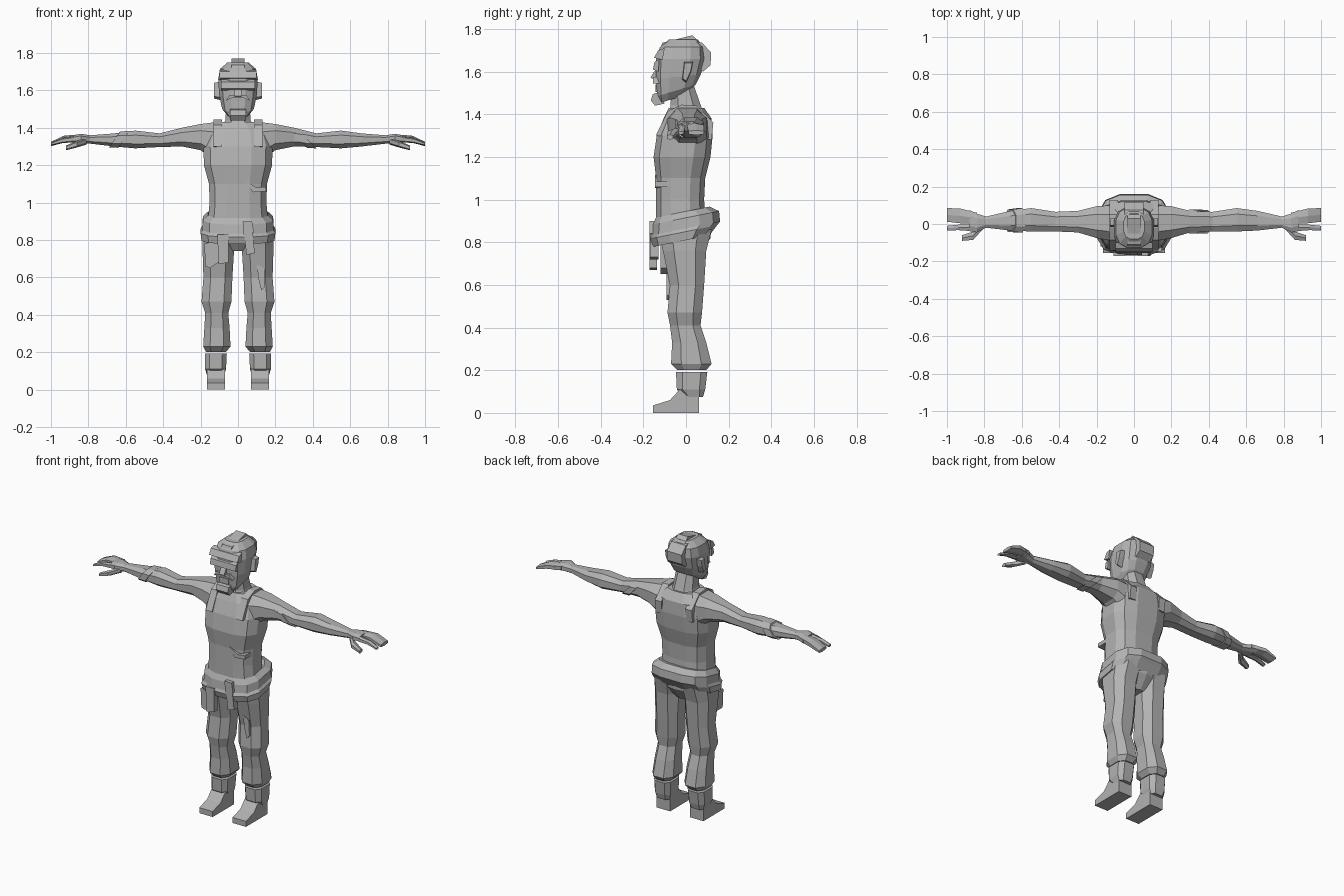
import bpy, bmesh, math
from mathutils import Vector, Matrix

old = bpy.data.objects.get("Cube")
if old:
    bpy.data.objects.remove(old, do_unlink=True)

GREY = (0.45, 0.45, 0.45, 1)
clay = bpy.data.materials.new("plain_grey")
clay.use_nodes = True
clay.diffuse_color = GREY
for node in clay.node_tree.nodes:
    if node.type == 'BSDF_PRINCIPLED':
        node.inputs["Base Color"].default_value = GREY


def finish(name, bm):
    """Turn a bmesh into a flat shaded object."""
    bmesh.ops.recalc_face_normals(bm, faces=bm.faces)
    mesh = bpy.data.meshes.new(name)
    bm.to_mesh(mesh)
    bm.free()
    mesh.materials.append(clay)
    obj = bpy.data.objects.new(name, mesh)
    bpy.context.collection.objects.link(obj)
    return obj


def unit_ring(sides, power):
    """Rounded-box outline scaled to fill the -1..1 square."""
    outline = []
    for i in range(sides):
        angle = math.tau * (i + 0.5) / sides
        c, s = math.cos(angle), math.sin(angle)
        outline.append((math.copysign(abs(c) ** power, c), math.copysign(abs(s) ** power, s)))
    reach_a = max(a for a, b in outline)
    reach_b = max(b for a, b in outline)
    return [(a / reach_a, b / reach_b) for a, b in outline]


def loft(name, rows, sides=8, power=0.8, axis='z', flip=1, slope=0.0):
    """Skin through rings given as (position, a_min, a_max, b_min, b_max)."""
    bm = bmesh.new()
    rings = []
    for row in rows:
        t, a_min, a_max, b_min, b_max = row[:5]
        lean = row[5] if len(row) > 5 else slope
        ring = []
        for u, v in unit_ring(sides, power):
            a = (a_min + a_max + u * (a_max - a_min)) / 2
            b = (b_min + b_max + v * (b_max - b_min)) / 2
            along = t + lean * b if axis == 'z' else t + lean * v
            point = (a, b, along) if axis == 'z' else (along, a, b)
            ring.append(bm.verts.new((point[0] * flip, point[1], point[2])))
        rings.append(ring)
    for low, high in zip(rings, rings[1:]):
        for i in range(sides):
            j = (i + 1) % sides
            bm.faces.new((low[i], low[j], high[j], high[i]))
    bm.faces.new(rings[0])
    bm.faces.new(rings[-1])
    return finish(name, bm)


def centred(rows):
    """Rows of (z, half_width, y_front, y_back, ...) made symmetric in x."""
    return [(row[0], -row[1], row[1], *row[2:]) for row in rows]


def prism(name, profile, x_min, x_max, flip=1, taper=1.0):
    """Extrude a side (y, z) profile across x."""
    bm = bmesh.new()
    middle = sum((Vector(p) for p in profile), Vector((0, 0))) / len(profile)
    near = [bm.verts.new((x_min * flip, y, z)) for y, z in profile]
    far = []
    for p in profile:
        y, z = middle + (Vector(p) - middle) * taper
        far.append(bm.verts.new((x_max * flip, y, z)))
    count = len(profile)
    bm.faces.new(near)
    bm.faces.new(far)
    for i in range(count):
        j = (i + 1) % count
        bm.faces.new((near[i], near[j], far[j], far[i]))
    return finish(name, bm)


def panel(name, outline, y_front, y_back):
    """Extrude a front (x, z) outline back in y."""
    bm = bmesh.new()
    front = [bm.verts.new((x, y_front, z)) for x, z in outline]
    face = bm.faces.new(front)
    back = bmesh.ops.extrude_face_region(bm, geom=[face])["geom"]
    moved = [v for v in back if isinstance(v, bmesh.types.BMVert)]
    bmesh.ops.translate(bm, verts=moved, vec=(0, y_back - y_front, 0))
    return finish(name, bm)


# Torso, neck and pelvis
loft("torso", centred([
    (.91, .16, -.14, .09), (1.0, .152, -.14, .085), (1.1, .155, -.14, .09),
    (1.2, .182, -.152, .115), (1.3, .185, -.137, .125),
    (1.38, .165, -.105, .12), (1.43, .1, -.08, .085)]), sides=12, power=.7)
loft("neck", centred([
    (1.36, .1, -.1, .1), (1.44, .068, -.072, .07), (1.54, .06, -.07, .035)]))
loft("pelvis", centred([
    (.9, .17, -.13, .12), (.82, .185, -.13, .115), (.74, .04, -.07, .06)]), sides=10)

# Garment tied around the waist, with knot and hanging sleeves
loft("waist_wrap", centred([
    (.945, .16, -.14, .11), (.915, .188, -.155, .155),
    (.865, .19, -.16, .16), (.85, .2, -.168, .145), (.81, .195, -.155, .11)]),
    sides=12, power=.7, slope=.2)
panel("wrap_knot", [(.025, .9), (.075, .9), (.085, .84), (.03, .83)], -.172, -.12)
panel("right_hanging_sleeve",
      [(-.11, .83), (-.05, .83), (-.05, .68), (-.105, .67)], -.17, -.135)
panel("left_hanging_sleeve",
      [(.03, .86), (.075, .86), (.09, .73), (.045, .72)], -.168, -.13)
panel("pocket_flap", [(-.18, .78), (-.1, .8), (-.105, .68), (-.15, .65), (-.175, .66)],
      -.12, -.06)

# Torn cloth details
panel("shirt_tear", [(.04, 1.115), (.1, 1.08), (.15, 1.085), (.15, 1.06), (.08, 1.055)],
      -.146, -.06)
panel("trouser_tear", [(.1, .67), (.14, .65), (.145, .55), (.125, .53), (.11, .59)],
      -.092, -.05)

# Head
loft("head", centred([
    (1.49, .055, -.125, .0, .3), (1.525, .085, -.135, .045, .3),
    (1.58, .1, -.14, .07, .1), (1.66, .106, -.14, .09, 0),
    (1.715, .096, -.122, .085, 0), (1.75, .055, -.08, .055, 0)]), sides=12, power=.7)
prism("hair_ridge", [(-.13, 1.69), (-.11, 1.735), (.03, 1.77), (.09, 1.715),
                     (.06, 1.68), (-.05, 1.7)], -.035, .035)
prism("back_hair", [(.02, 1.745), (.075, 1.735), (.118, 1.69), (.115, 1.63),
                    (.08, 1.6), (.04, 1.64)], -.052, .052)
prism("brow", [(-.125, 1.66), (-.148, 1.645), (-.155, 1.61), (-.13, 1.6)], -.09, .09)
prism("hairline", [(-.1, 1.71), (-.13, 1.7), (-.15, 1.665), (-.11, 1.655)], -.1, .1)
prism("nose", [(-.13, 1.62), (-.15, 1.6), (-.167, 1.57), (-.13, 1.56)], -.018, .018)
panel("moustache", [(-.065, 1.545), (-.045, 1.575), (.045, 1.575), (.065, 1.545),
                    (.035, 1.558), (-.035, 1.558)], -.155, -.12)
panel("mouth", [(-.035, 1.54), (.035, 1.54), (.03, 1.505), (-.03, 1.505)], -.143, -.11)
prism("beard", [(-.12, 1.505), (-.155, 1.495), (-.165, 1.465), (-.145, 1.44),
                (-.1, 1.45)], -.042, .042)

# Limbs and other paired parts
for side, flip in (("left", 1), ("right", -1)):
    prism(side + "_ear", [(-.02, 1.56), (.0, 1.545), (.025, 1.6), (.035, 1.65), (-.01, 1.65)],
          .08, .128, flip, taper=.8)
    prism(side + "_shirt_strap", [(-.142, 1.3), (-.085, 1.415), (-.02, 1.445), (.05, 1.44),
                                  (.128, 1.36), (.12, 1.28)], .085, .13, flip)
    loft(side + "_arm", [
        (.12, -.09, .1, 1.22, 1.43), (.2, -.075, .095, 1.28, 1.42),
        (.3, -.045, .07, 1.3, 1.4), (.42, -.04, .065, 1.297, 1.37),
        (.55, -.04, .085, 1.29, 1.385), (.66, -.035, .07, 1.3, 1.37),
        (.79, -.02, .04, 1.315, 1.36), (.84, -.045, .055, 1.32, 1.368),
        (.88, -.038, .075, 1.322, 1.36)], axis='x', flip=flip)
    loft(side + "_fingers", [
        (.84, .0, .06, 1.325, 1.365), (.93, .004, .083, 1.32, 1.358),
        (1.0, .012, .085, 1.302, 1.325)], sides=6, axis='x', flip=flip)
    loft(side + "_index_finger", [
        (.84, -.04, .0, 1.325, 1.36), (.94, -.033, -.004, 1.318, 1.345),
        (1.0, -.035, -.01, 1.305, 1.32)], sides=6, axis='x', flip=flip)
    loft(side + "_thumb", [
        (.81, -.03, .0, 1.31, 1.345), (.86, -.085, -.04, 1.295, 1.33),
        (.92, -.09, -.06, 1.28, 1.305)], sides=6, axis='x', flip=flip)
    loft(side + "_trouser_leg", [
        (.86, .01, .185, -.13, .12), (.76, .02, .19, -.108, .095),
        (.6, .03, .185, -.075, .085), (.47, .035, .195, -.087, .075),
        (.41, .052, .175, -.075, .068), (.33, .045, .18, -.065, .095),
        (.23, .04, .186, -.07, .12), (.2, .065, .17, -.04, .095)], flip=flip)
    loft(side + "_cuff", [
        (.192, .06, .176, -.047, .1), (.11, .064, .176, -.043, .09),
        (.075, .075, .165, -.005, .08)], power=.6, flip=flip)
    prism(side + "_foot", [(-.155, 0), (.06, 0), (.06, .12), (-.02, .12),
                           (-.075, .06), (-.155, .035)], .07, .165, flip)

# Wrappings on the arms
loft("right_arm_bandage", [
    (.61, -.045, .085, 1.293, 1.383), (.66, -.043, .078, 1.295, 1.38)],
    axis='x', flip=-1, slope=-.03)
loft("left_arm_bandage", [
    (.32, -.05, .077, 1.292, 1.398), (.37, -.05, .075, 1.29, 1.388)],
    axis='x', slope=-.05)
